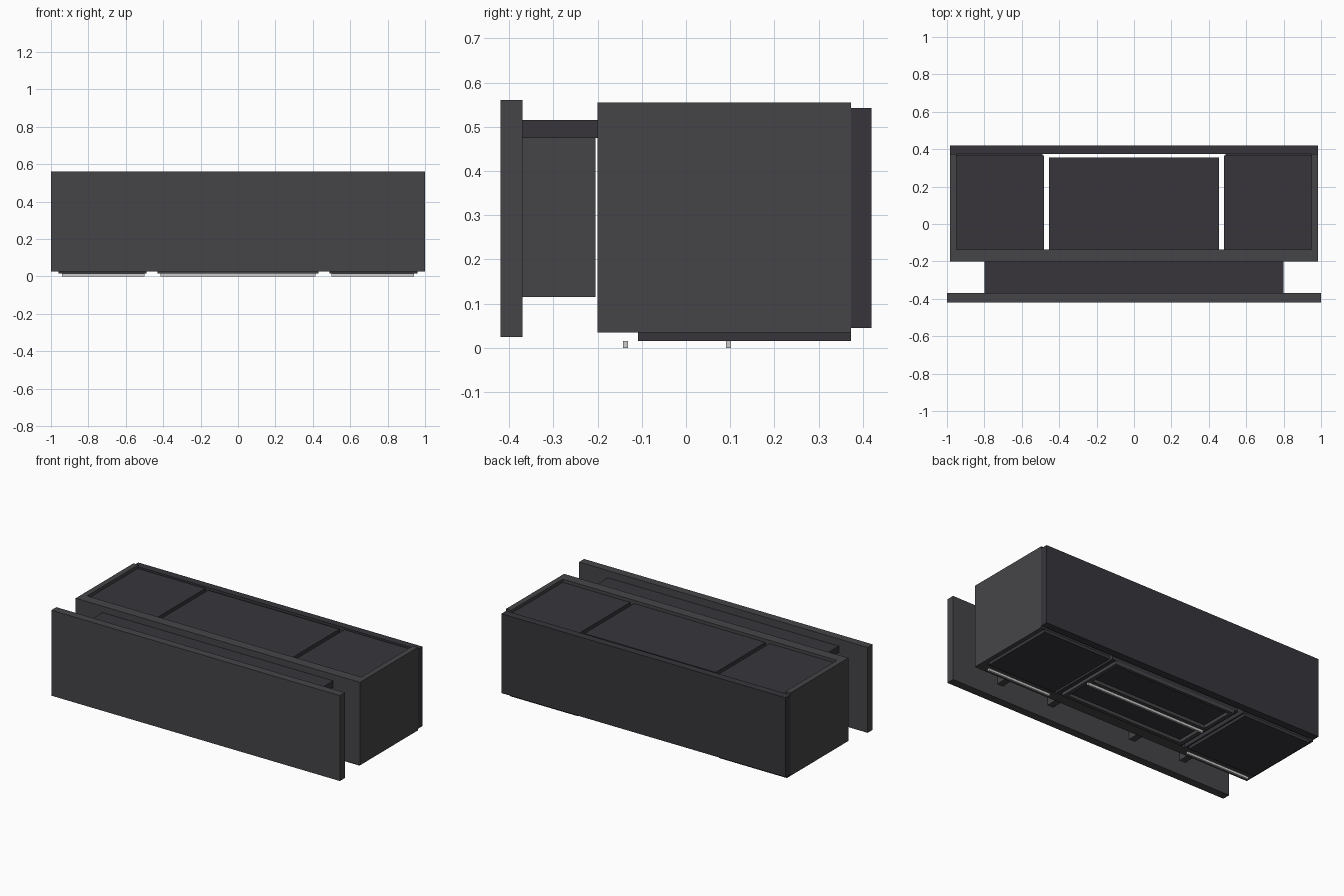
import bpy, bmesh

if "Cube" in bpy.data.objects:
    bpy.data.objects.remove(bpy.data.objects["Cube"])


def material(name, rgb):
    m = bpy.data.materials.new(name)
    m.diffuse_color = (*rgb, 1)
    m.use_nodes = True
    m.node_tree.nodes["Principled BSDF"].inputs["Base Color"].default_value = m.diffuse_color
    return m


CASE = material("charcoal", (0.06, 0.058, 0.064))
DARK = material("dark_charcoal", (0.038, 0.036, 0.043))
LIGHT = material("light_grey", (0.6, 0.62, 0.62))


def prism(name, outline, z0, z1, mat):
    """Extrude an xy outline from z0 up to z1."""
    bm = bmesh.new()
    face = bm.faces.new([bm.verts.new((x, y, z0)) for x, y in outline])
    ext = bmesh.ops.extrude_face_region(bm, geom=[face])
    verts = [g for g in ext["geom"] if isinstance(g, bmesh.types.BMVert)]
    bmesh.ops.translate(bm, verts=verts, vec=(0, 0, z1 - z0))
    bmesh.ops.recalc_face_normals(bm, faces=bm.faces)
    mesh = bpy.data.meshes.new(name)
    bm.to_mesh(mesh)
    bm.free()
    mesh.materials.append(mat)
    ob = bpy.data.objects.new(name, mesh)
    bpy.context.collection.objects.link(ob)
    return ob


def box(name, x0, x1, y0, y1, z0, z1, mat):
    return prism(name, [(x0, y0), (x1, y0), (x1, y1), (x0, y1)], z0, z1, mat)


def pair(name, x0, x1, *rest):
    """Same box on the right and left."""
    box("right_" + name, x0, x1, *rest)
    box("left_" + name, -x1, -x0, *rest)


# Large front and back boards
box("front_panel", -1, 1, -0.42, -0.37, 0.025, 0.56, CASE)
box("back_panel", -0.985, 0.985, 0.373, 0.42, 0.045, 0.542, DARK)

# Shelf behind the front board, carried on upright brackets
box("shelf", -0.8, 0.8, -0.37, -0.2, 0.475, 0.515, DARK)
for name, x in (("outer_bracket", 0.66), ("inner_bracket", 0.295)):
    pair(name, x - 0.02, x + 0.02, -0.37, -0.205, 0.115, 0.475, CASE)

# U-shaped case, open at the back, top and bottom
prism("case_walls", [(-0.985, -0.2), (0.985, -0.2), (0.985, 0.373), (0.95, 0.373),
                     (0.95, -0.137), (-0.95, -0.137), (-0.95, 0.373), (-0.985, 0.373)],
      0.035, 0.555, CASE)

# Compartments inside the case
pair("compartment", 0.482, 0.95, -0.137, 0.365, 0.035, 0.535, DARK)
box("centre_compartment", -0.455, 0.455, -0.137, 0.355, 0.035, 0.535, DARK)

# Bottom plates of the side compartments
pair("bottom_plate", 0.49, 0.96, -0.108, 0.373, 0.015, 0.035, DARK)

# Bottom frame of the centre compartment with a crossbar
for name, y0, y1 in (("front", -0.108, -0.085), ("middle", 0.075, 0.125), ("back", 0.335, 0.355)):
    box("centre_frame_" + name, -0.43, 0.43, y0, y1, 0.015, 0.035, CASE)
pair("centre_frame_side_front", 0.405, 0.43, -0.085, 0.075, 0.015, 0.035, CASE)
pair("centre_frame_side_back", 0.405, 0.43, 0.125, 0.335, 0.015, 0.035, CASE)

# Thin light strips underneath
pair("light_strip", 0.5, 0.94, -0.143, -0.131, 0.0, 0.015, LIGHT)
box("centre_light_strip", -0.415, 0.415, 0.09, 0.102, 0.0, 0.015, LIGHT)
